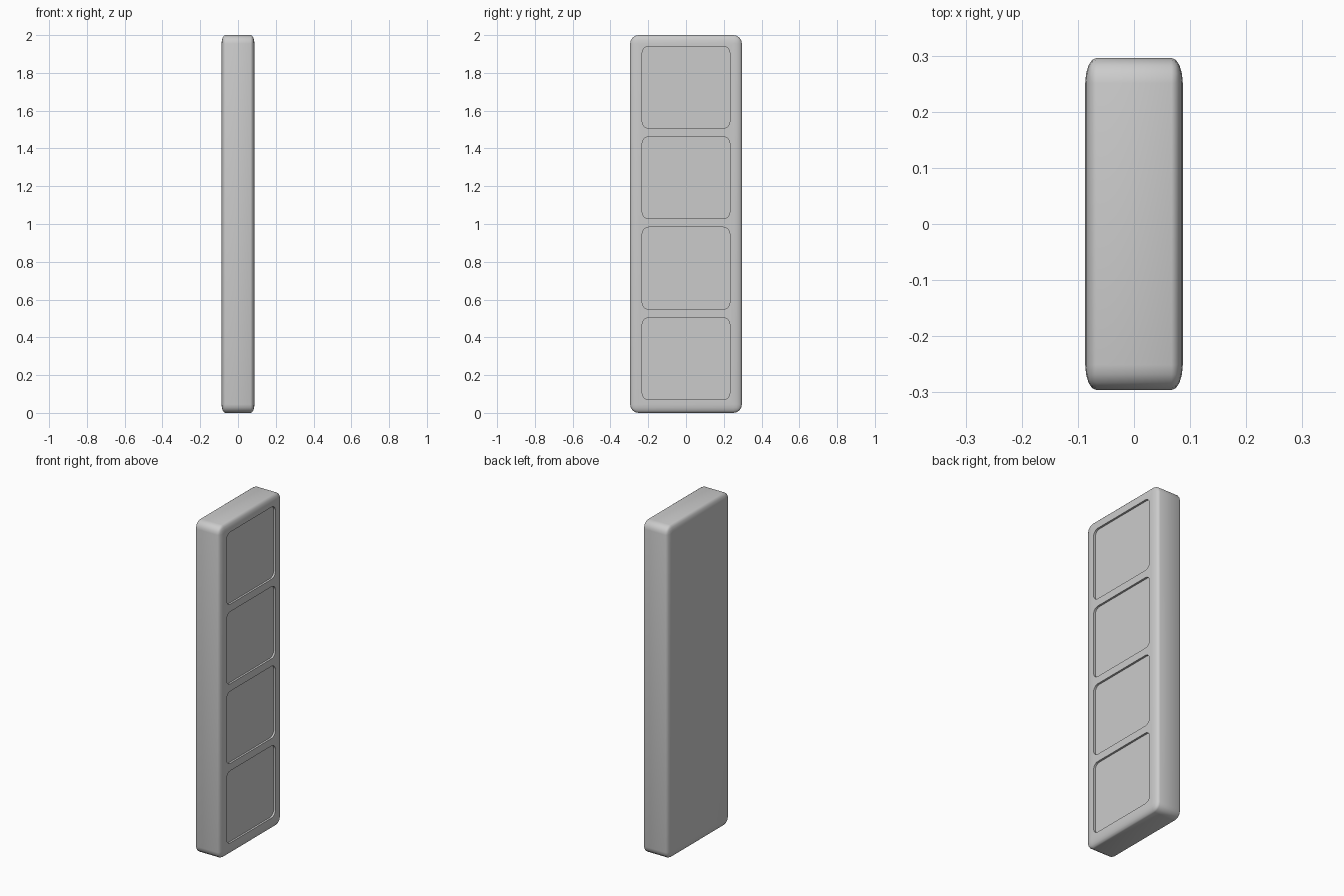
import bpy, bmesh
from mathutils import Matrix, Vector

if "Cube" in bpy.data.objects:
    bpy.data.objects.remove(bpy.data.objects["Cube"])

HX, HY, H = 0.087, 0.296, 2.0      # half thickness, half width, height
SQUASH = 0.45                      # edge rounding is flattened across the thickness
DEPTH = 0.012


def add_object(name, bm):
    bmesh.ops.recalc_face_normals(bm, faces=bm.faces)
    mesh = bpy.data.meshes.new(name)
    bm.to_mesh(mesh)
    bm.free()
    obj = bpy.data.objects.new(name, mesh)
    bpy.context.collection.objects.link(obj)
    return obj


def add_box(bm, size, centre):
    mat = Matrix.Translation(centre) @ Matrix.Diagonal((*size, 1))
    return bmesh.ops.create_cube(bm, size=1, matrix=mat)["verts"]


# slab body with rounded edges
bm = bmesh.new()
add_box(bm, (2 * HX / SQUASH, 2 * HY, H), (0, 0, H / 2))
bmesh.ops.bevel(bm, geom=bm.edges[:], offset=0.045, offset_type='OFFSET',
                segments=4, profile=0.5, affect='EDGES')
bmesh.ops.scale(bm, vec=(SQUASH, 1, 1), verts=bm.verts)
body = add_object("panel_body", bm)

# four rounded rectangular recesses in the right face
bm = bmesh.new()
for i in range(4):
    z = 0.287 + i * 0.479
    verts = add_box(bm, (0.1, 0.464, 0.434), (HX - DEPTH + 0.05, 0, z))
    edges = {e for v in verts for e in v.link_edges
             if abs((e.verts[0].co - e.verts[1].co).x) > 0.05}
    bmesh.ops.bevel(bm, geom=list(edges), offset=0.035, offset_type='OFFSET',
                    segments=5, profile=0.5, affect='EDGES')
cutter = add_object("recess_cutter", bm)
cutter.hide_render = True

# carve the recesses, then remove the cutter
mod = body.modifiers.new("recesses", 'BOOLEAN')
mod.operation = 'DIFFERENCE'
mod.solver = 'EXACT'
mod.object = cutter
bpy.context.view_layer.objects.active = body
body.select_set(True)
cutter.select_set(False)
bpy.ops.object.modifier_apply(modifier=mod.name)
bpy.data.objects.remove(cutter)
bpy.ops.object.shade_smooth_by_angle(angle=0.7)
